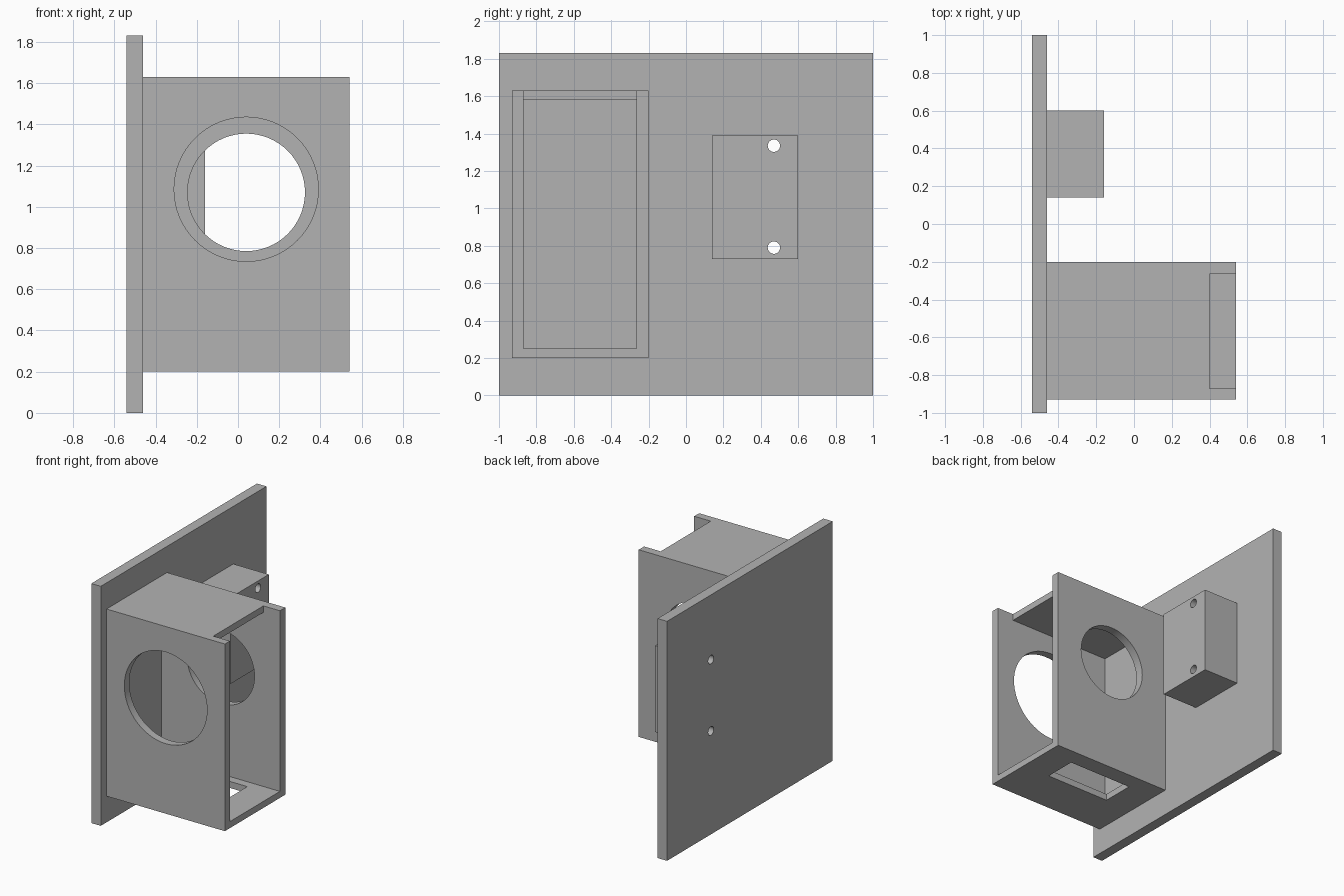
import bpy
import math
from mathutils import Vector

if "Cube" in bpy.data.objects:
    bpy.data.objects.remove(bpy.data.objects["Cube"], do_unlink=True)

grey = bpy.data.materials.new("plain grey")
grey.use_nodes = True
grey.diffuse_color = (0.45, 0.45, 0.45, 1)
grey.node_tree.nodes["Principled BSDF"].inputs["Base Color"].default_value = (0.45, 0.45, 0.45, 1)


def box(name, x, y, z):
    """Box from three (low, high) ranges."""
    low, high = Vector((x[0], y[0], z[0])), Vector((x[1], y[1], z[1]))
    bpy.ops.mesh.primitive_cube_add(size=1, location=(low + high) / 2)
    ob = bpy.context.object
    ob.name = name
    ob.scale = high - low
    bpy.ops.object.transform_apply(location=False, rotation=False, scale=True)
    ob.data.materials.append(grey)
    return ob


def rod(name, radius, depth, location, rotation):
    """Round cutter."""
    bpy.ops.mesh.primitive_cylinder_add(vertices=64, radius=radius, depth=depth,
                                        location=location, rotation=rotation)
    ob = bpy.context.object
    ob.name = name
    ob.data.materials.append(grey)
    return ob


def cut(target, cutters):
    """Subtract the cutters, then smooth the round holes."""
    for cutter in cutters:
        mod = target.modifiers.new("cut", "BOOLEAN")
        mod.operation = "DIFFERENCE"
        mod.solver = "EXACT"
        mod.object = cutter
        cutter.hide_render = True
    bpy.ops.object.select_all(action="DESELECT")
    target.select_set(True)
    bpy.context.view_layer.objects.active = target
    for mod in list(target.modifiers):
        bpy.ops.object.modifier_apply(modifier=mod.name)
    bpy.ops.object.shade_smooth_by_angle(angle=math.radians(30))


# Main parts
plate = box("mounting_plate", (-0.54, -0.46), (-1, 1), (0, 1.83))
block = box("screw_block", (-0.46, -0.16), (0.14, 0.6), (0.73, 1.39))
housing = box("housing", (-0.46, 0.54), (-0.93, -0.2), (0.2, 1.63))

# Screw holes through block and plate
screws = [rod("screw_cutter", 0.033, 1, (-0.35, 0.47, z), (0, math.pi / 2, 0))
          for z in (0.79, 1.335)]
cut(plate, screws)
cut(block, screws)

# Housing: hollow interior, top notch, floor slot, front and rear openings
upright = (math.pi / 2, 0, 0)
openings = [
    box("interior_cutter", (-0.6, 0.7), (-0.87, -0.265), (0.25, 1.58)),
    box("notch_cutter", (0.4, 0.7), (-0.87, -0.265), (1.4, 1.8)),
    box("slot_cutter", (-0.23, 0.31), (-0.58, -0.33), (0.1, 0.4)),
    rod("front_opening_cutter", 0.35, 0.3, (0.04, -0.93, 1.085), upright),
    rod("rear_opening_cutter", 0.285, 0.3, (0.04, -0.2, 1.07), upright),
]
cut(housing, openings)

for cutter in screws + openings:
    bpy.data.objects.remove(cutter, do_unlink=True)
